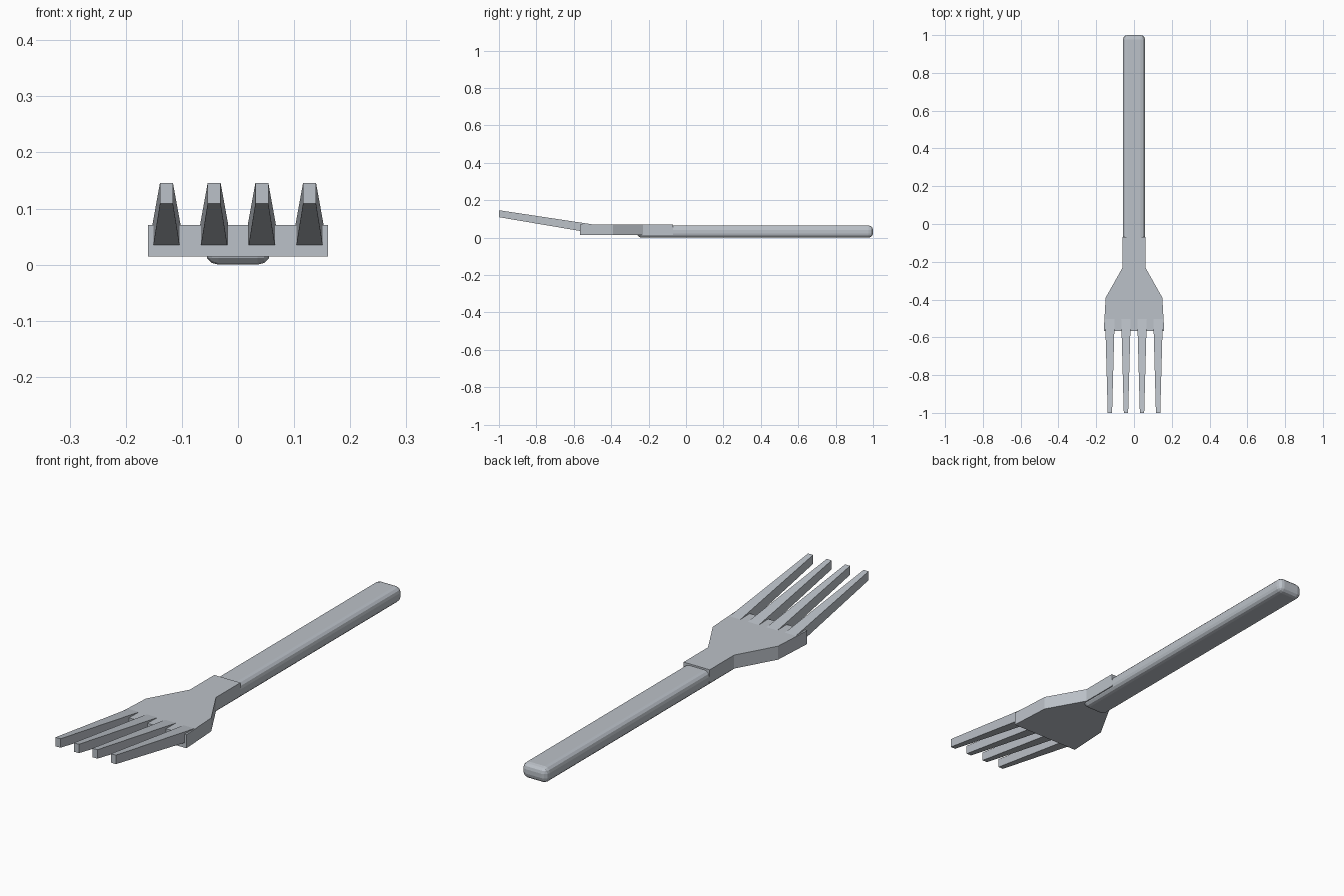
import bpy
import bmesh

cube = bpy.data.objects.get("Cube")
if cube:
    bpy.data.objects.remove(cube, do_unlink=True)

steel = bpy.data.materials.new("brushed_steel")
steel.use_nodes = True
STEEL_COLOUR = (0.50, 0.535, 0.58, 1)
steel.diffuse_color = STEEL_COLOUR
steel.node_tree.nodes["Principled BSDF"].inputs["Base Color"].default_value = STEEL_COLOUR


def bridge(name, start, end):
    """Solid between two matching rings of points."""
    bm = bmesh.new()
    a = [bm.verts.new(p) for p in start]
    b = [bm.verts.new(p) for p in end]
    bm.faces.new(a)
    bm.faces.new(b)
    for i in range(len(a)):
        j = (i + 1) % len(a)
        bm.faces.new((a[i], a[j], b[j], b[i]))
    bmesh.ops.recalc_face_normals(bm, faces=bm.faces)
    mesh = bpy.data.meshes.new(name)
    bm.to_mesh(mesh)
    bm.free()
    mesh.materials.append(steel)
    obj = bpy.data.objects.new(name, mesh)
    bpy.context.collection.objects.link(obj)
    return obj


def section(x, y, half_width, bottom, top):
    """Upright rectangle across the length of the fork."""
    return [(x - half_width, y, bottom), (x + half_width, y, bottom),
            (x + half_width, y, top), (x - half_width, y, top)]


# Handle: long bar with rounded edges
handle = bridge("handle", section(0, -0.262, 0.058, 0, 0.064),
                section(0, 1.0, 0.058, 0, 0.064))
bevel = handle.modifiers.new("rounded_edges", "BEVEL")
bevel.width = 0.023
bevel.segments = 3

# Head: flat plate flaring from the neck to the tines
half = [(0.06, -0.07), (0.06, -0.23), (0.15, -0.39), (0.16, -0.567)]
outline = half + [(-x, y) for x, y in reversed(half)]
bridge("head", [(x, y, 0.015) for x, y in outline],
       [(x, y, 0.071) for x, y in outline])

# Tines: four tapering prongs rising toward their tips
for i in range(4):
    x = (i - 1.5) * 0.085
    bridge(f"tine_{i + 1}", section(x, -1.0, 0.0115, 0.109, 0.146),
           section(x, -0.47, 0.026, 0.019, 0.066))
